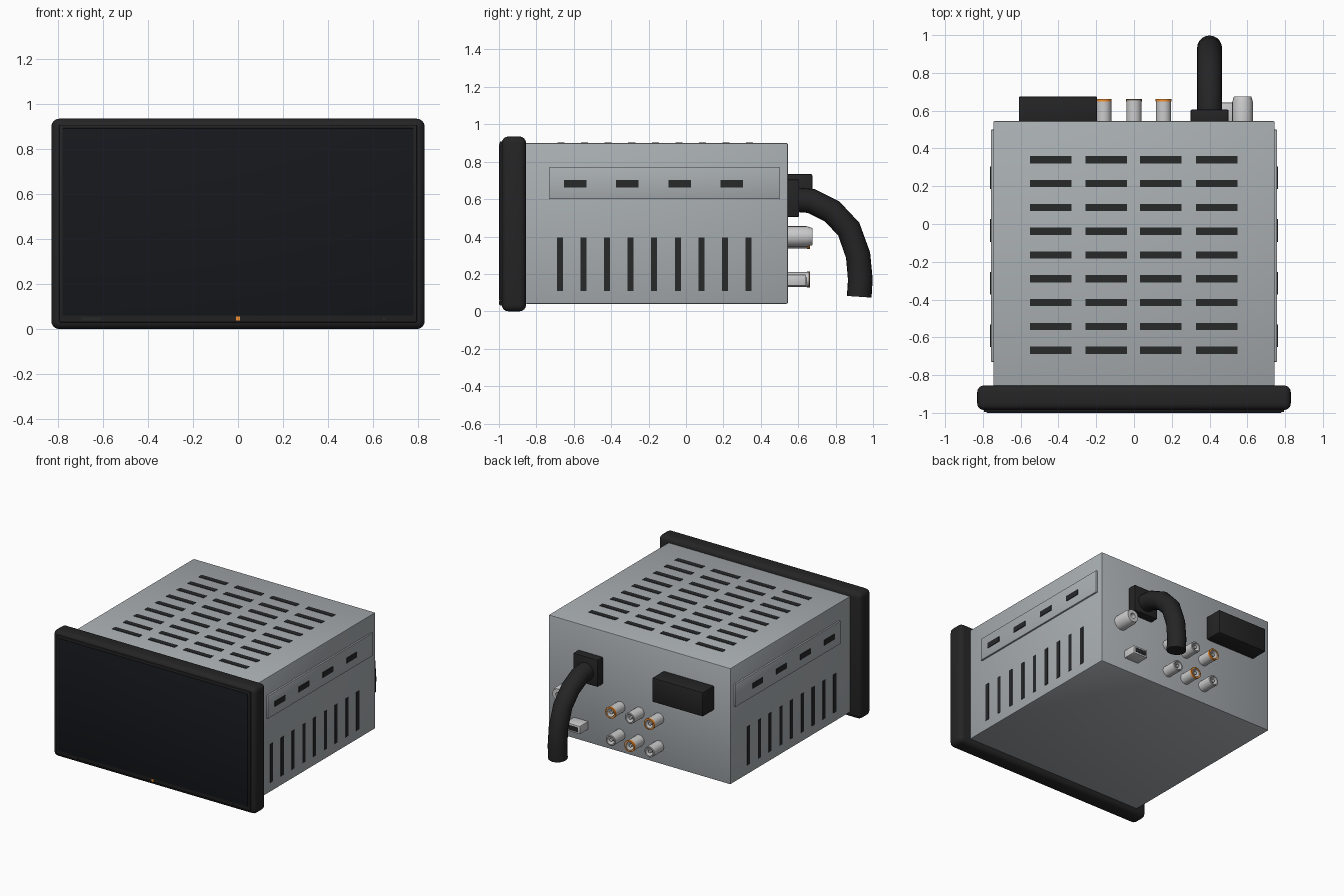
import bpy, bmesh, math
from mathutils import Vector

if "Cube" in bpy.data.objects:
    bpy.data.objects.remove(bpy.data.objects["Cube"])


def mat(name, r, g, b):
    m = bpy.data.materials.new(name)
    m.diffuse_color = (r, g, b, 1)
    m.use_nodes = True
    m.node_tree.nodes["Principled BSDF"].inputs["Base Color"].default_value = m.diffuse_color
    return m


BLACK = mat("black_plastic", 0.018, 0.018, 0.018)
GLASS = mat("screen_glass", 0.008, 0.009, 0.012)
DARK = mat("vent_dark", 0.02, 0.021, 0.022)
GREY = mat("case_metal", 0.40, 0.43, 0.45)
SILVER = mat("bright_metal", 0.72, 0.72, 0.72)
ORANGE = mat("orange", 0.9, 0.28, 0.03)


def finish(name, bm, material, smooth=True):
    bmesh.ops.recalc_face_normals(bm, faces=bm.faces[:])
    me = bpy.data.meshes.new(name)
    bm.to_mesh(me)
    bm.free()
    me.materials.append(material)
    ob = bpy.data.objects.new(name, me)
    bpy.context.collection.objects.link(ob)
    if smooth:
        bpy.ops.object.select_all(action='DESELECT')
        ob.select_set(True)
        bpy.context.view_layer.objects.active = ob
        bpy.ops.object.shade_smooth_by_angle(angle=math.radians(35))
    return ob


def add_box(bm, x0, x1, y0, y1, z0, z1):
    vs = bmesh.ops.create_cube(bm, size=1)["verts"]
    for v in vs:
        v.co = Vector(((x0 + x1) / 2 + v.co.x * (x1 - x0),
                       (y0 + y1) / 2 + v.co.y * (y1 - y0),
                       (z0 + z1) / 2 + v.co.z * (z1 - z0)))


def box(name, dims, material, bevel=0, seg=2):
    bm = bmesh.new()
    add_box(bm, *dims)
    if bevel:
        bmesh.ops.bevel(bm, geom=bm.edges[:], offset=bevel, segments=seg,
                        profile=0.5, affect='EDGES')
    return finish(name, bm, material)


def boxes(name, dims_list, material):
    bm = bmesh.new()
    for d in dims_list:
        add_box(bm, *d)
    return finish(name, bm, material, False)


def lathe(name, x, z, profile, material, n=24, closed=False):
    """Revolve (radius, y) points around an axis parallel to y."""
    bm = bmesh.new()
    rings = [[bm.verts.new((x + r * math.cos(2 * math.pi * i / n), y,
                            z + r * math.sin(2 * math.pi * i / n)))
              for i in range(n)] for r, y in profile]
    pairs = list(zip(rings, rings[1:]))
    if closed:
        pairs.append((rings[-1], rings[0]))
    for a, b in pairs:
        for i in range(n):
            bm.faces.new((a[i], a[(i + 1) % n], b[(i + 1) % n], b[i]))
    if not closed:
        bm.faces.new(rings[0])
        bm.faces.new(rings[-1])
    return finish(name, bm, material)


# Case
box("case", (-0.745, 0.745, -0.86, 0.545, 0.04, 0.90), GREY, 0.008)

# Front bezel, panel frame and screen
box("front_bezel", (-0.83, 0.83, -0.985, -0.855, 0, 0.935), BLACK, 0.035, 4)
box("panel_frame", (-0.795, 0.795, -0.996, -0.95, 0.03, 0.908), BLACK, 0.005)
box("screen", (-0.78, 0.78, -1.0, -0.96, 0.06, 0.893), GLASS, 0.002)
box("status_light", (-0.01, 0.01, -1.0, -0.98, 0.037, 0.055), ORANGE)
box("card_slot", (-0.695, -0.61, -0.999, -0.98, 0.039, 0.051), DARK)
lathe("reset_hole", 0.65, 0.045, [(0.007, -0.98), (0.007, -0.999)], DARK, 12)

# Top vents
boxes("top_vents", [(x - 0.11, x + 0.11, y - 0.019, y + 0.019, 0.88, 0.903)
                    for x in (-0.44, -0.148, 0.142, 0.437)
                    for y in [0.34 - 0.126 * i for i in range(9)]], DARK)

# Side rails, rail slots and vertical vents on both sides
for s, side in ((-1, "left"), (1, "right")):
    def span(a, b):
        return tuple(sorted((s * a, s * b)))
    box(side + "_rail", span(0.73, 0.757) + (-0.73, 0.50, 0.60, 0.77), GREY, 0.004)
    boxes(side + "_rail_slots", [span(0.74, 0.762) + (y - 0.06, y + 0.06, 0.663, 0.702)
                                 for y in (-0.592, -0.314, -0.034, 0.245)], DARK)
    boxes(side + "_vents", [span(0.73, 0.748) + (y - 0.016, y + 0.016, 0.11, 0.395)
                            for y in [-0.674 + 0.126 * i for i in range(9)]], DARK)

# Rear connector block
box("rear_connector", (-0.61, -0.195, 0.53, 0.675, 0.555, 0.735), BLACK, 0.008)

# Round audio jacks with hollow mouths, centre pins and some orange rings
for row, z in enumerate((0.375, 0.17)):
    for col, x in enumerate((-0.16, 0.0, 0.157)):
        tag = f"_{row}_{col}"
        lathe("jack" + tag, x, z, [(0.04, 0.535), (0.04, 0.657), (0.037, 0.66),
                                   (0.029, 0.66), (0.027, 0.61)], SILVER)
        lathe("jack_pin" + tag, x, z, [(0.012, 0.60), (0.012, 0.652)], SILVER, 12)
        if (row + col) % 2 == 0:
            lathe("jack_ring" + tag, x, z, [(0.042, 0.648), (0.042, 0.662),
                                            (0.033, 0.662), (0.033, 0.648)],
                  ORANGE, closed=True)

# Antenna socket and data port
lathe("antenna_socket", 0.575, 0.40, [(0.055, 0.535), (0.055, 0.645), (0.046, 0.675),
                                      (0.02, 0.675), (0.02, 0.64)], SILVER)
box("data_port", (0.42, 0.54, 0.53, 0.642, 0.137, 0.197), SILVER, 0.005)
box("data_port_opening", (0.435, 0.525, 0.63, 0.644, 0.15, 0.184), DARK)

# Cable with its flange: round section swept along a bent path
box("cable_flange", (0.30, 0.50, 0.53, 0.605, 0.505, 0.705), BLACK, 0.005)
path = [(0.55, 0.60), (0.67, 0.59), (0.78, 0.535), (0.87, 0.44),
        (0.92, 0.30), (0.932, 0.17), (0.926, 0.078)]
pts = [Vector((0.40, y, z)) for y, z in path]
bm = bmesh.new()
rings, n, R = [], 20, 0.066
for k, p in enumerate(pts):
    t = (pts[min(k + 1, len(pts) - 1)] - pts[max(k - 1, 0)]).normalized()
    side = Vector((1, 0, 0))
    up = side.cross(t)
    rings.append([bm.verts.new(p + R * (side * math.cos(a) + up * math.sin(a)))
                  for a in [2 * math.pi * i / n for i in range(n)]])
for a, b in zip(rings, rings[1:]):
    for i in range(n):
        bm.faces.new((a[i], a[(i + 1) % n], b[(i + 1) % n], b[i]))
bm.faces.new(rings[0])
bm.faces.new(rings[-1])
cable = finish("cable", bm, BLACK)
